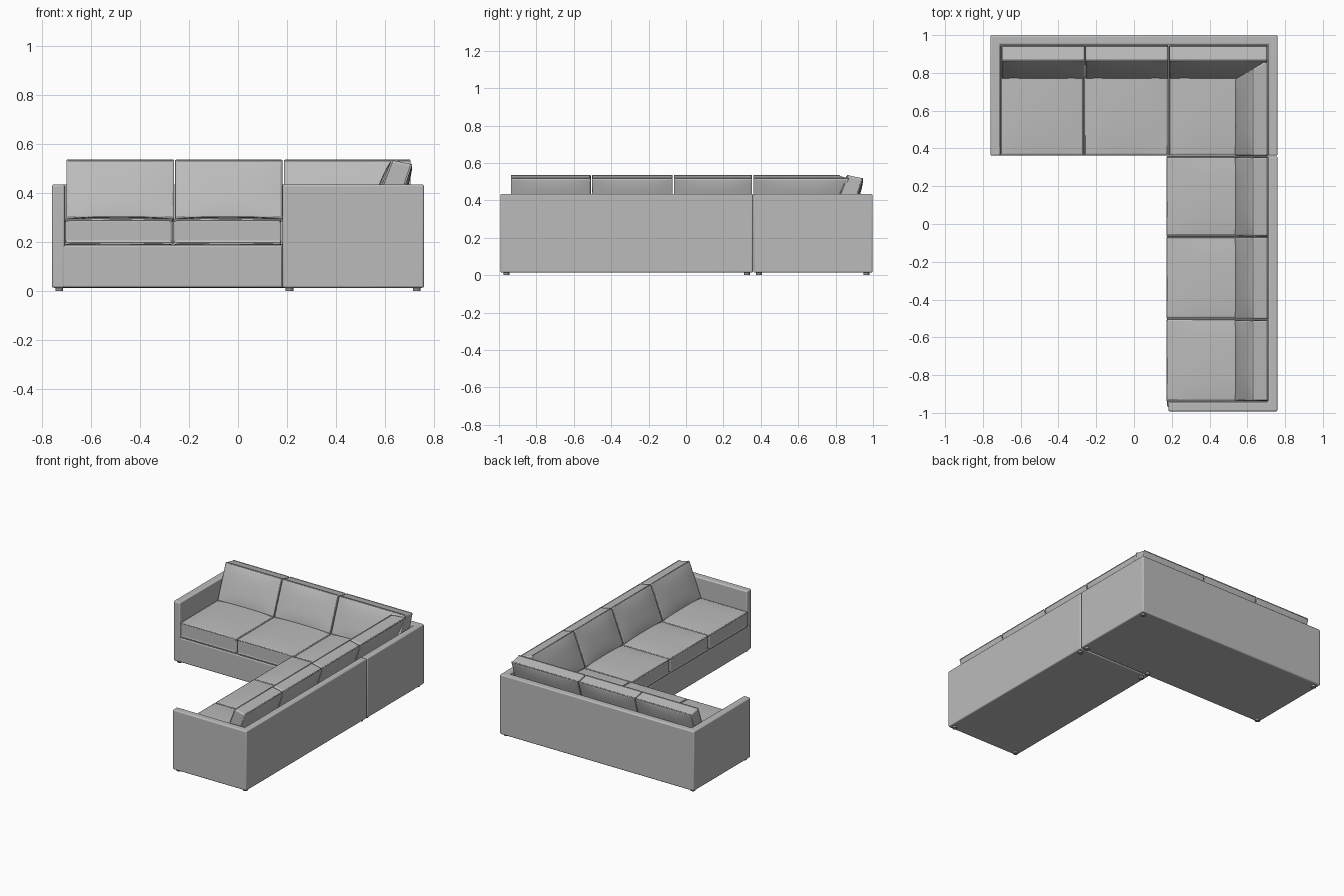
import bpy, bmesh, math
from mathutils import Vector

if "Cube" in bpy.data.objects:
    bpy.data.objects.remove(bpy.data.objects["Cube"])

fabric = bpy.data.materials.new("grey_fabric")
fabric.diffuse_color = (0.5, 0.5, 0.5, 1)
fabric.use_nodes = True
fabric.node_tree.nodes["Principled BSDF"].inputs["Base Color"].default_value = fabric.diffuse_color
dark = bpy.data.materials.new("dark_grey_feet")
dark.diffuse_color = (0.3, 0.3, 0.3, 1)
dark.use_nodes = True
dark.node_tree.nodes["Principled BSDF"].inputs["Base Color"].default_value = dark.diffuse_color


def finish(name, bm, mat, bevel=0.0, segments=3):
    bmesh.ops.recalc_face_normals(bm, faces=bm.faces)
    mesh = bpy.data.meshes.new(name)
    bm.to_mesh(mesh)
    bm.free()
    mesh.materials.append(mat)
    ob = bpy.data.objects.new(name, mesh)
    bpy.context.collection.objects.link(ob)
    if bevel:
        m = ob.modifiers.new("rounded_edges", 'BEVEL')
        m.width, m.segments, m.limit_method = bevel, segments, 'ANGLE'
        m.angle_limit = math.radians(45)
    bpy.context.view_layer.objects.active = ob
    ob.select_set(True)
    bpy.ops.object.shade_smooth_by_angle(angle=math.radians(40))
    ob.select_set(False)
    return ob


def slab(name, outline, z0, z1, mat=fabric, bevel=0.008):
    """Extrude a floor-plan outline between two heights."""
    bm = bmesh.new()
    face = bm.faces.new([bm.verts.new((x, y, z0)) for x, y in outline])
    top = bmesh.ops.extrude_face_region(bm, geom=[face])["geom"]
    for v in top:
        if isinstance(v, bmesh.types.BMVert):
            v.co.z = z1
    return finish(name, bm, mat, bevel)


def rect(x0, y0, x1, y1):
    return [(x0, y0), (x1, y0), (x1, y1), (x0, y1)]


def back_row(t, d, z):
    return Vector((t, 0.995 - d, z))


def side_row(t, d, z):
    return Vector((0.76 - d, t, z))


def cushion(name, row, profile, t0, t1, puff, mitre=0.0):
    """Puffed box: profile is (depth, height) of front-low, front-high,
    back-high, back-low; t0..t1 is its span along the row."""
    p = [Vector(q) for q in profile]

    def place(u, v, w, grow=0.0):
        low, high = p[0].lerp(p[3], v), p[1].lerp(p[2], v)
        q = low.lerp(high, w)
        end = t1 + mitre * (p[0].x - q.x)
        return q, t0 + (end - t0) * u

    seat = "seat" in name
    bm = bmesh.new()
    bmesh.ops.create_cube(bm, size=1)
    bmesh.ops.subdivide_edges(bm, edges=bm.edges[:], cuts=9, use_grid_fill=True)
    axis = (p[1] - p[0] if seat else p[0] - p[3]).normalized()
    for vert in bm.verts:
        u, v, w = (c + 0.5 for c in vert.co)
        q, t = place(u, v, w)
        # swell the two large faces
        a, b, c = (u, v, 2 * w - 1) if seat else (u, w, 1 - 2 * v)
        swell = (1 - abs(2 * a - 1) ** 3) * (1 - abs(2 * b - 1) ** 3)
        q = q + axis * (puff * swell * c)
        vert.co = row(t, q.x, q.y)
    finish(name, bm, fabric, 0.012, 3)

    # piping cords along the rim of both large faces
    for k, side in enumerate((0.04, 0.96)):
        cu = bpy.data.curves.new(name + "_piping", 'CURVE')
        cu.dimensions, cu.bevel_depth, cu.bevel_resolution = '3D', 0.004, 1
        sp = cu.splines.new('POLY')
        e = 0.006
        ring = [(e, .01), (.01, e), (1 - .01, e), (1 - e, .01),
                (1 - e, .99), (.99, 1 - e), (.01, 1 - e), (e, .99)]
        sp.points.add(len(ring) - 1)
        for pt, (a, b) in zip(sp.points, ring):
            q, t = place(a, b, side) if seat else place(a, side, b)
            pt.co = (*row(t, q.x, q.y), 1)
        sp.use_cyclic_u = True
        cu.materials.append(fabric)
        ob = bpy.data.objects.new(f"{name}_piping_{k + 1}", cu)
        bpy.context.collection.objects.link(ob)


# Frames: low walls wrapped round a solid base
Z0, WALL = 0.013, 0.435
slab("long_section_walls", [(-.76, .362), (-.708, .362), (-.708, .95), (.712, .95),
     (.712, .362), (.76, .362), (.76, .998), (-.76, .998)], Z0, WALL)
slab("long_section_base", rect(-.74, .363, .74, .98), Z0 + .001, .187)
slab("side_section_walls", [(.182, -.992), (.76, -.992), (.76, .358), (.712, .358),
     (.712, -.942), (.182, -.942)], Z0, WALL)
slab("side_section_base", rect(.176, -.97, .74, .357), Z0 + .001, .187)

# Seat cushions
def seat_profile(front):
    return [(front, .188), (front, .295), (.05, .295), (.05, .188)]

for i, (a, b) in enumerate([(-.706, -.267), (-.263, .181), (.185, .71)]):
    cushion(f"long_seat_cushion_{i + 1}", back_row, seat_profile(.632), a, b, .010)
for i, (a, b) in enumerate([(-.938, -.504), (-.5, -.068), (-.064, .358)]):
    cushion(f"side_seat_cushion_{i + 1}", side_row, seat_profile(.588), a, b, .010)

# Leaning back cushions
lean = [(.225, .297), (.133, .535), (.048, .517), (.125, .285)]
for i, (a, b) in enumerate([(-.70, -.262), (-.256, .18), (.188, .705)]):
    cushion(f"long_back_cushion_{i + 1}", back_row, lean, a, b, .012)
for i, (a, b, m) in enumerate([(-.935, -.51), (-.503, -.072), (-.064, .353),
                               (.361, .765)][j] + ((.6 if j == 3 else 0),) for j in range(4)):
    cushion(f"side_back_cushion_{i + 1}", side_row, lean, a, b, .012, m)

# Small round feet under the corners
feet = [(-.73, .39), (-.73, .965), (.73, .965), (.73, .39), (.21, .39),
        (.21, -.96), (.73, -.96), (.73, .325), (.21, .325)]
for i, (x, y) in enumerate(feet):
    ring = [(x + .016 * math.cos(k * math.pi / 6), y + .016 * math.sin(k * math.pi / 6))
            for k in range(12)]
    slab(f"foot_{i + 1}", ring, 0, .02, dark, 0)
